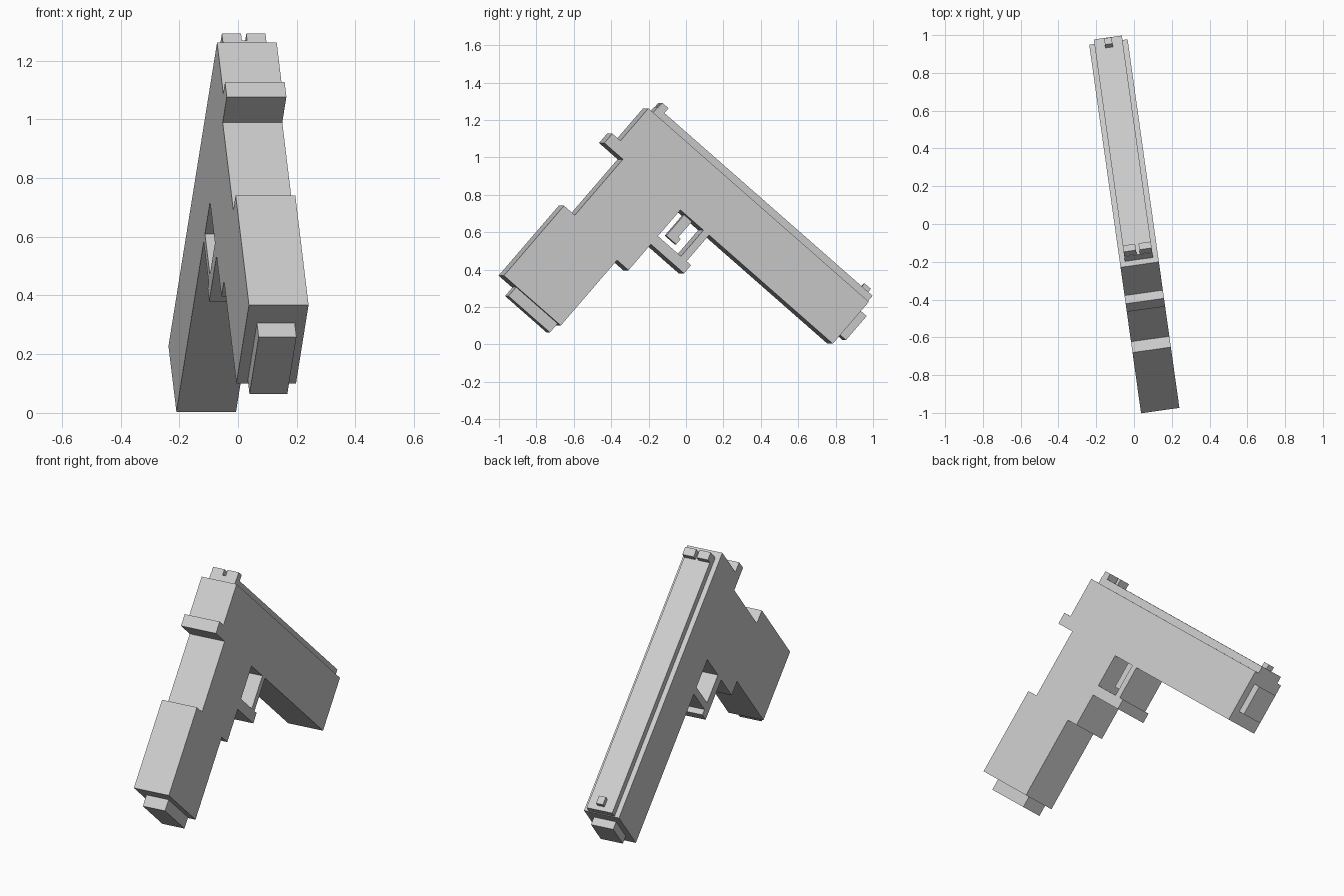
import bpy, bmesh
from math import radians
from mathutils import Matrix

cube = bpy.data.objects.get("Cube")
if cube:
    bpy.data.objects.remove(cube, do_unlink=True)

GREY = (0.6, 0.6, 0.6, 1.0)
grey = bpy.data.materials.new("light_grey")
grey.use_nodes = True
grey.diffuse_color = GREY
grey.node_tree.nodes["Principled BSDF"].inputs["Base Color"].default_value = GREY

# Whole model is designed upright along y, then turned and tipped nose-down
POSE = Matrix.Rotation(radians(8), 4, 'Z') @ Matrix.Rotation(radians(-41), 4, 'X')


def extrude(name, profile, width, x=0.0):
    """Side profile in (forward, up), given thickness across x."""
    bm = bmesh.new()
    face = bm.faces.new([bm.verts.new((x - width / 2, a, b)) for a, b in profile])
    out = bmesh.ops.extrude_face_region(bm, geom=[face])
    moved = [v for v in out["geom"] if isinstance(v, bmesh.types.BMVert)]
    bmesh.ops.translate(bm, verts=moved, vec=(width, 0, 0))
    bmesh.ops.recalc_face_normals(bm, faces=bm.faces)
    mesh = bpy.data.meshes.new(name)
    bm.to_mesh(mesh)
    bm.free()
    mesh.materials.append(grey)
    obj = bpy.data.objects.new(name, mesh)
    bpy.context.collection.objects.link(obj)
    obj.matrix_world = POSE
    return obj


def box(name, a0, a1, b0, b1, width, x=0.0):
    return extrude(name, [(a0, b0), (a1, b0), (a1, b1), (a0, b1)], width, x)


WIDTH = 0.205

# Slide, rear tang and stepped grip in one outline
extrude("body", [
    (-0.992, 0.81), (-0.992, 0.58), (-1.05, 0.58), (-1.05, 0.514),
    (-0.917, 0.514), (-0.917, 0.118), (-0.994, 0.118), (-0.994, -0.377),
    (-0.587, -0.377), (-0.587, 0.086), (-0.505, 0.086), (-0.505, 0.513),
    (0.585, 0.513), (0.585, 0.81)], WIDTH)

# Trigger guard with a small forward lip
extrude("trigger_guard", [
    (-0.505, 0.27), (-0.268, 0.27), (-0.268, 0.328), (-0.30, 0.328),
    (-0.30, 0.513), (-0.34, 0.513), (-0.34, 0.328), (-0.505, 0.328)], WIDTH)

# Trigger with a forward toe
extrude("trigger", [
    (-0.465, 0.366), (-0.394, 0.366), (-0.394, 0.404), (-0.41, 0.404),
    (-0.41, 0.52), (-0.465, 0.52)], 0.06)

box("magazine_base", -0.90, -0.603, -0.44, -0.37, 0.13)
box("top_rib", -0.955, 0.582, 0.80, 0.85, 0.15)
box("muzzle", 0.57, 0.63, 0.578, 0.748, 0.13)

# Sights
box("front_sight", 0.512, 0.557, 0.84, 0.877, 0.04)
for side, x in (("left", 0.042), ("right", -0.042)):
    box(side + "_rear_sight", -0.952, -0.907, 0.84, 0.884, 0.066, x)
